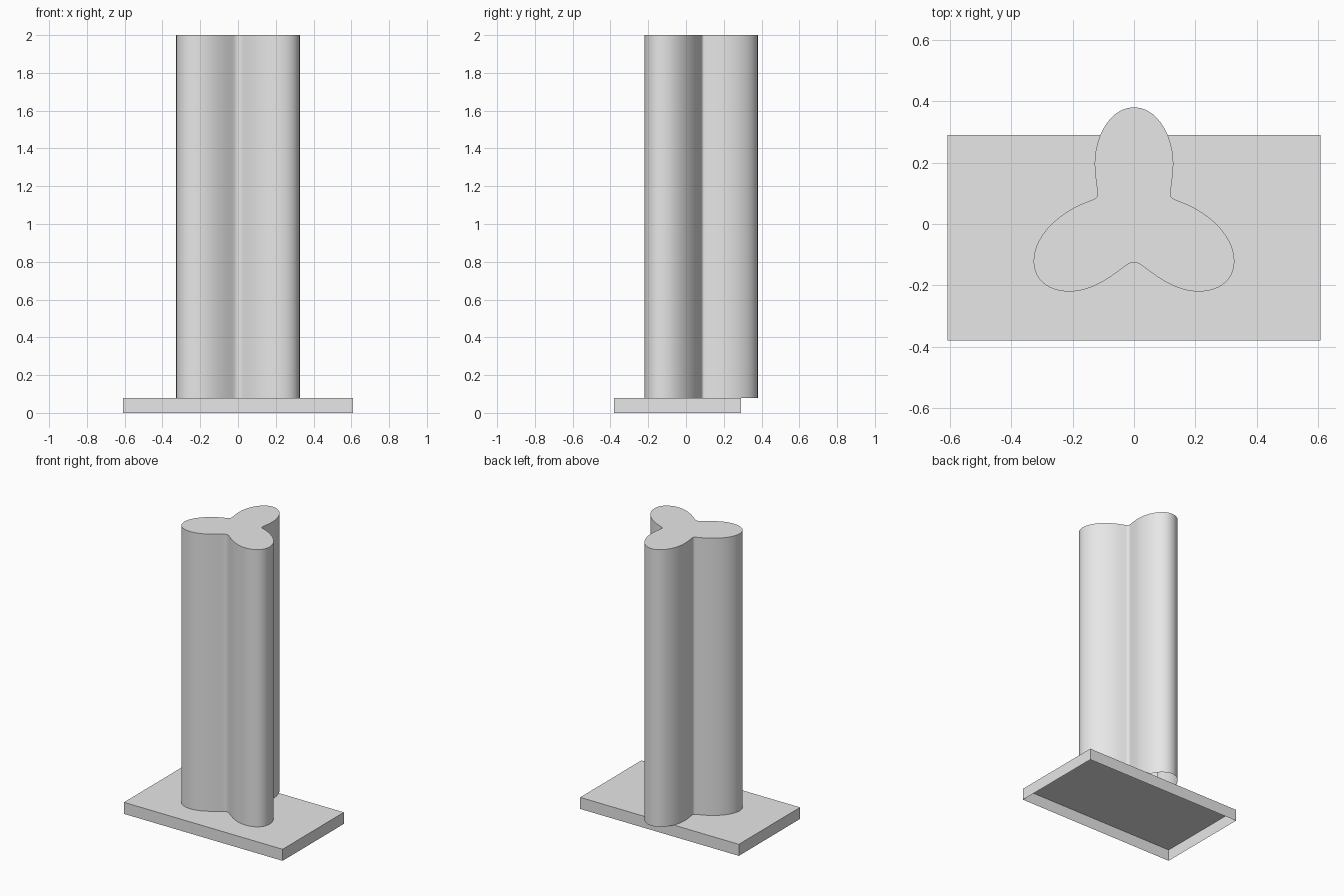
import bpy, bmesh
from mathutils import Vector
from mathutils.geometry import interpolate_bezier

if "Cube" in bpy.data.objects:
    bpy.data.objects.remove(bpy.data.objects["Cube"])

grey = bpy.data.materials.new("plain grey")
grey.diffuse_color = (0.8, 0.8, 0.8, 1)
grey.use_nodes = True
grey.node_tree.nodes["Principled BSDF"].inputs["Base Color"].default_value = grey.diffuse_color


def make_object(name, bm):
    mesh = bpy.data.meshes.new(name)
    bm.to_mesh(mesh)
    bm.free()
    mesh.materials.append(grey)
    obj = bpy.data.objects.new(name, mesh)
    bpy.context.collection.objects.link(obj)
    return obj


# base plate: a thin box open underneath
x, y0, y1, h = 0.608, -0.38, 0.29, 0.08
bm = bmesh.new()
bmesh.ops.create_cube(bm, size=1)
for v in bm.verts:
    v.co = ((x if v.co.x > 0 else -x), (y1 if v.co.y > 0 else y0), (h if v.co.z > 0 else 0))
bm.normal_update()
bmesh.ops.delete(bm, geom=[f for f in bm.faces if f.normal.z < -0.5], context='FACES_ONLY')
make_object("base_plate", bm)

# right half of the three-lobed profile: (handle in, point, handle out)
knots = [
    ((0, 0.38), (0, 0.38), (0.08, 0.38)),
    ((0.128, 0.28), (0.128, 0.20), (0.128, 0.16)),
    ((0.121, 0.13), (0.119, 0.10), (0.117, 0.085)),
    ((0.128, 0.082), (0.145, 0.075), (0.245, 0.04)),
    ((0.327, -0.04), (0.327, -0.12), (0.327, -0.185)),
    ((0.275, -0.22), (0.21, -0.22), (0.13, -0.22)),
    ((0.06, -0.16), (0.03, -0.138), (0.018, -0.129)),
    ((0.01, -0.125), (0, -0.125), (0, -0.125)),
]
half = []
for a, b in zip(knots, knots[1:]):
    pts = interpolate_bezier(*[Vector((*p, 0)) for p in (a[1], a[2], b[0], b[1])], 12)
    half += pts[:-1]
half.append(Vector((0, -0.125, 0)))
# mirror to the left half and run counter-clockwise
ring = [(p.x, p.y) for p in half] + [(-p.x, p.y) for p in reversed(half[1:-1])]
ring.reverse()

# column: extruded profile, capped on top and open below
bm = bmesh.new()
low = [bm.verts.new((px, py, h)) for px, py in ring]
high = [bm.verts.new((px, py, 2)) for px, py in ring]
n = len(ring)
for i in range(n):
    j = (i + 1) % n
    bm.faces.new((low[i], low[j], high[j], high[i])).smooth = True
cap = bm.faces.new(high)
for e in cap.edges:
    e.smooth = False
make_object("lobed_column", bm)
